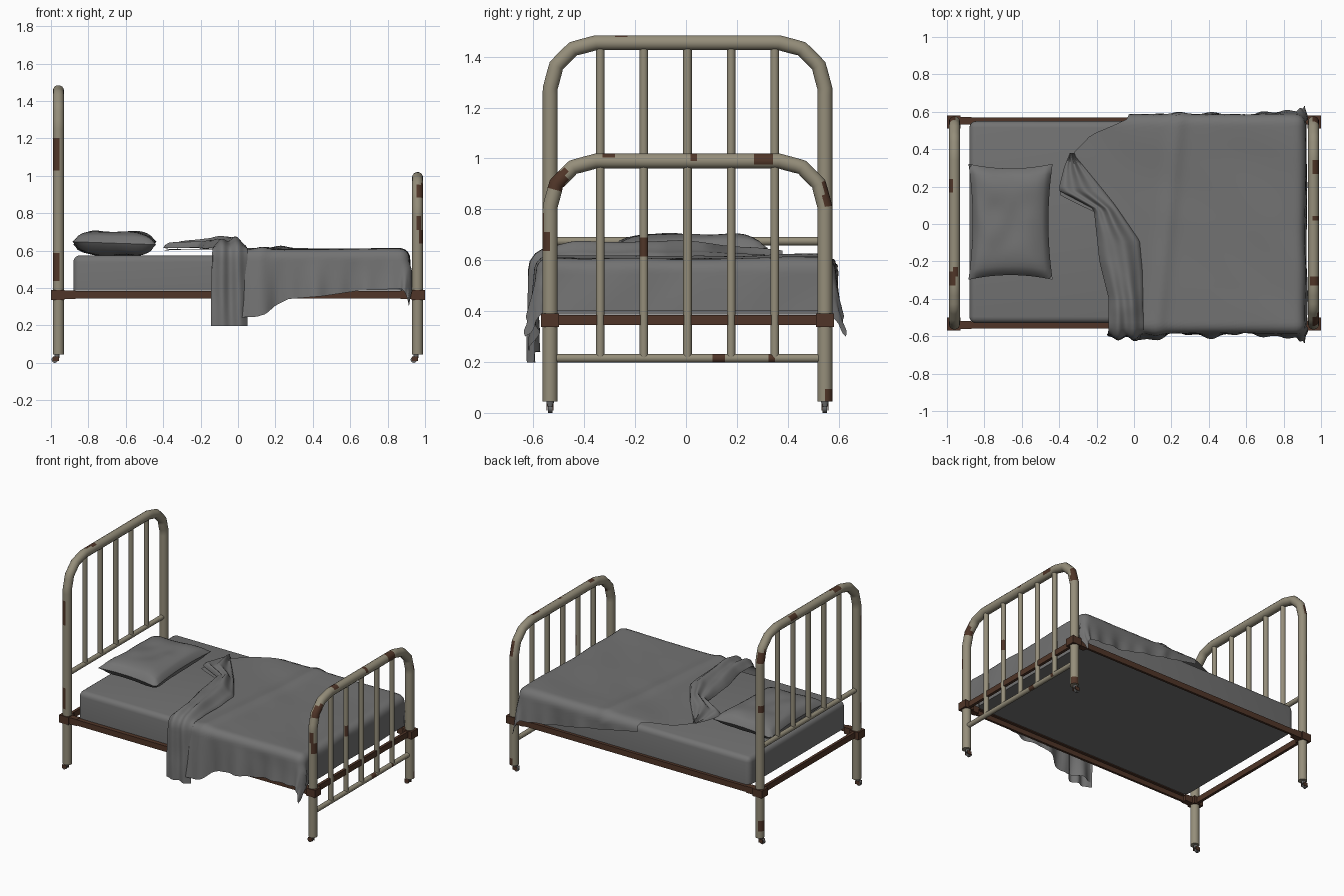
import bpy, bmesh, math
from mathutils import Vector, noise

if "Cube" in bpy.data.objects:
    bpy.data.objects.remove(bpy.data.objects["Cube"])


def mat(name, c):
    m = bpy.data.materials.new(name)
    m.diffuse_color = (*c, 1)
    m.use_nodes = True
    m.node_tree.nodes["Principled BSDF"].inputs["Base Color"].default_value = m.diffuse_color
    return m


PAINT = mat("cream paint", (0.30, 0.27, 0.195))
RUST = mat("rust brown", (0.08, 0.036, 0.021))
CLOTH = mat("grey cloth", (0.17, 0.17, 0.17))
METAL = mat("caster metal", (0.13, 0.13, 0.13))
YC = .006  # frame centre in y


def make(name, bm, mats, angle=40):
    bmesh.ops.recalc_face_normals(bm, faces=bm.faces)
    me = bpy.data.meshes.new(name)
    bm.to_mesh(me)
    bm.free()
    ob = bpy.data.objects.new(name, me)
    bpy.context.collection.objects.link(ob)
    for m in mats:
        me.materials.append(m)
    bpy.ops.object.select_all(action='DESELECT')
    ob.select_set(True)
    bpy.context.view_layer.objects.active = ob
    bpy.ops.object.shade_smooth_by_angle(angle=math.radians(angle))
    return ob


def add_box(bm, x0, x1, y0, y1, z0, z1):
    for v in bmesh.ops.create_cube(bm, size=1)['verts']:
        v.co = ((x0 + x1) / 2 + v.co.x * (x1 - x0), (y0 + y1) / 2 + v.co.y * (y1 - y0),
                (z0 + z1) / 2 + v.co.z * (z1 - z0))


def lerp(a, b, t):
    return a + (b - a) * t


def table(x, pts):
    # piecewise linear lookup, points in rising order
    if x <= pts[0][0]:
        return pts[0][1]
    for (a, p), (b, q) in zip(pts, pts[1:]):
        if x <= b:
            return lerp(p, q, (x - a) / (b - a))
    return pts[-1][1]


# ---- tubes with rust patches (centre x, y, z, half size x, y, z)
PATCHES = [
    (-.98, -.56, 1.12, .02, .03, .08), (-.98, -.56, .515, .02, .03, .065),
    (-.985, .56, .95, .02, .03, .03), (-.985, .55, .13, .02, .03, .045), (-.98, .56, 1.32, .02, .03, .04),
    (-.985, .2, 1.47, .015, .04, .02), (-.98, -.30, 1.48, .02, .04, .015), (-.945, -.25, 1.485, .02, .03, .01),
    (.97, -.56, .915, .015, .04, .02), (.965, -.56, .74, .015, .03, .04),
    (.985, -.55, .665, .02, .015, .04), (.98, -.505, .915, .02, .035, .04), (.975, .035, 1.01, .02, .02, .015),
    (.98, .31, 1.0, .02, .04, .02), (.98, .56, .87, .02, .02, .05), (.975, -.165, .655, .012, .02, .03),
    (.975, .13, .215, .012, .02, .02), (.975, .345, .215, .012, .015, .012), (.98, .565, .075, .02, .02, .02),
    (.965, -.3, 1.02, .02, .03, .02)]


def add_tube(bm, x, path, r, n=14):
    pts = []
    for (a, b), (c, d) in zip(path, path[1:]):
        k = max(1, math.ceil(math.hypot(c - a, d - b) / 0.025))
        pts += [(lerp(a, c, i / k), lerp(b, d, i / k)) for i in range(k)]
    pts.append(path[-1])
    rings = []
    for i, (y, z) in enumerate(pts):
        p, q = pts[max(i - 1, 0)], pts[min(i + 1, len(pts) - 1)]
        t = Vector((0, q[0] - p[0], q[1] - p[1])).normalized()
        nrm = t.cross(Vector((1, 0, 0))) * r
        angs = [2 * math.pi * j / n for j in range(n)]
        rings.append([bm.verts.new((x + r * math.cos(a), y + YC + nrm.y * math.sin(a), z + nrm.z * math.sin(a)))
                      for a in angs])
    for a, b in zip(rings, rings[1:]):
        for j in range(n):
            f = bm.faces.new((a[j], a[(j + 1) % n], b[(j + 1) % n], b[j]))
            c = f.calc_center_median()
            if any(all(abs(c[i] - p[i]) < p[i + 3] for i in range(3)) for p in PATCHES):
                f.material_index = 1
    bm.faces.new(rings[0])
    bm.faces.new(rings[-1])


def bed_end(name, x, top, low):
    bm = bmesh.new()
    arc = [(.36 + .18 * math.cos(math.radians(a)), top - .18 + .18 * math.sin(math.radians(a))) for a in (0, 30, 60, 90)]
    add_tube(bm, x, [(.54, .045)] + arc + [(-y, z) for y, z in reversed(arc)] + [(-.54, .045)], .03)
    add_tube(bm, x, [(-.54, low), (.54, low)], .017, 12)
    for i in range(5):
        y = (i - 2) * .1715
        add_tube(bm, x, [(y, low), (y, top)], .017, 12)
    make(name, bm, [PAINT, RUST], 50)


bed_end("headboard", -.96, 1.455, .675)
bed_end("footboard", .96, .99, .215)

# ---- angle iron frame with corner brackets
bm = bmesh.new()
for s in (-1, 1):
    add_box(bm, -.96, .96, *sorted((s * .548, s * .564)), .345, .385)
    add_box(bm, -.93, .93, *sorted((s * .53, s * .55)), .379, .385)
    add_box(bm, s * .96 - .01, s * .96 + .01, -.54, .54, .345, .385)
    for e in (-1, 1):
        add_box(bm, *sorted((e * .928, e)), *sorted((s * .505, s * .575)), .337, .39)
        add_box(bm, *sorted((e * .87, e * .94)), *sorted((s * .525, s * .567)), .342, .388)
bmesh.ops.translate(bm, verts=bm.verts, vec=(0, YC, 0))
make("bed_frame", bm, [RUST])

# ---- casters: metal stem and wheel between rusty fork plates
bm, forks = bmesh.new(), bmesh.new()
for x in (-.96, .96):
    for y in (-.54 + YC, .54 + YC):
        st = bmesh.ops.create_cone(bm, cap_ends=True, segments=10, radius1=.013, radius2=.015, depth=.022)['verts']
        bmesh.ops.translate(bm, verts=st, vec=(x - .008, y, .037))
        w = bmesh.ops.create_cone(bm, cap_ends=True, segments=14, radius1=.017, radius2=.017, depth=.018)['verts']
        for v in w:
            v.co = (v.co.x + x - .02, v.co.z + y, v.co.y + .017)
        for s in (-1, 1):
            add_box(forks, x - .03, x + .002, y + s * .012 - .002, y + s * .012 + .002, .01, .035)
make("casters", bm, [METAL])
make("caster_forks", forks, [RUST])

# ---- mattress
bm = bmesh.new()
add_box(bm, -.88, .88, -.53, .55, .386, .575)
bmesh.ops.bevel(bm, geom=[e for e in bm.edges if max(v.co.z for v in e.verts) > .5], offset=.035, segments=4,
                affect='EDGES', profile=.5)
make("mattress", bm, [CLOTH])


# ---- cloth sheets draped over the mattress
def sheet(name, nu, nv, fn, angle=60):
    bm = bmesh.new()
    g = [[bm.verts.new(fn(i / nu, j / nv)) for j in range(nv + 1)] for i in range(nu + 1)]
    for i in range(nu):
        for j in range(nv):
            bm.faces.new((g[i][j], g[i + 1][j], g[i + 1][j + 1], g[i][j + 1]))
    bmesh.ops.remove_doubles(bm, verts=bm.verts, dist=1e-5)
    return make(name, bm, [CLOTH], angle)


def drape(s, t, z0, lift, wavy=1):
    r = .05
    ex, ey = max(0, s - .865), max(0, abs(t) - .535)
    d = math.hypot(ex, ey)
    dx, dy = (ex / d, math.copysign(ey / d, t)) if d else (0, 0)
    th = min(d / r, math.pi / 2)
    hang = max(0, d - r * math.pi / 2)
    along = t if dx > abs(dy) else s
    wave = wavy * hang * (.06 * math.sin(along * 19) + .04 * math.sin(along * 47 + 1)) * abs(dy)
    flare = .05 + .22 * min(1, max(0, s - .78) * 8) * (abs(dy) > .3)
    out = (r + lift) * math.sin(th) + hang * flare * wavy + wave
    x = min(s, .865) + dx * min(out, .07)
    y = max(-.535, min(.535, t)) + dy * out
    return (x, y, z0 + lift * math.cos(th) - r * (1 - math.cos(th)) - hang)


EDGE = [(-.8, -.14), (-.5, -.13), (-.4, -.13), (-.2, -.18), (.08, -.21), (.18, -.4), (.3, -.37),
        (.4, -.33), (.5, -.23), (.57, -.03)]
HEM_FRONT = [(-.15, .24), (.1, .25), (.15, .265), (.2, .31), (.27, .345), (.45, .36), (.65, .39), (.86, .40)]
HEM_BACK = [(-.3, .58), (-.05, .56), (.3, .49), (.6, .43), (.86, .40)]


def blanket(a, b):
    def across(s):
        return lerp(-(.535 + .64 - table(s, HEM_FRONT)), .535 + .64 - table(s, HEM_BACK), b)
    s = lerp(table(across(0), EDGE), 1.10, a)
    t = across(s)
    lift = .012 * noise.noise(Vector((s * 3 + t * 2, t * 3, 1))) + .012 * math.exp(-((s - .18 - .1 * t) / .04) ** 2)
    return drape(s, t, .608, lift)


def fold(a, b):
    # turned-back band, from the head edge to the crease
    t = lerp(.38, -.98, b)
    x0 = table(t, EDGE) - .005
    x1 = table(t, [(-.5, .05), (-.25, .045), (-.09, .03), (.1, -.1), (.2, -.18), (.37, -.32)])
    ridge = math.sin(math.pi * a) ** .6
    amp = min(.052, .01 + .1 * max(0, .4 - t))
    if t < -.45:
        amp = max(.03, amp - (-.45 - t) * .2)
    lift = ridge * (amp + .012 * math.sin(a * 13 + 3 * t)) + .008 * noise.noise(Vector((a * 3, t * 6, 4)))
    return drape(lerp(x0, x1, a), t, .614, lift, .4)


sheet("blanket", 70, 80, blanket)
sheet("blanket_fold", 24, 60, fold)


# ---- pillow: two pinched, puffed halves
def pillow_half(side):
    def puff(a, b):
        u, v = 2 * a - 1, 2 * b - 1
        h = max(0, (1 - u ** 4) * (1 - v ** 4)) ** .5
        dent = .012 * math.exp(-((u + .1) / .4) ** 2 - (v / .5) ** 2) * (side > 0)
        return (-.66 + .225 * u * (1 - .1 * (1 - v * v)), .012 + .31 * v * (1 - .08 * (1 - u * u)),
                .64 + side * h * .067 - dent + .008 * u * v + .012 * noise.noise(Vector((u * 2, v * 2, side))) * h)
    return puff


for side, name in ((1, "pillow_top"), (-1, "pillow_bottom")):
    sheet(name, 24, 24, pillow_half(side))
